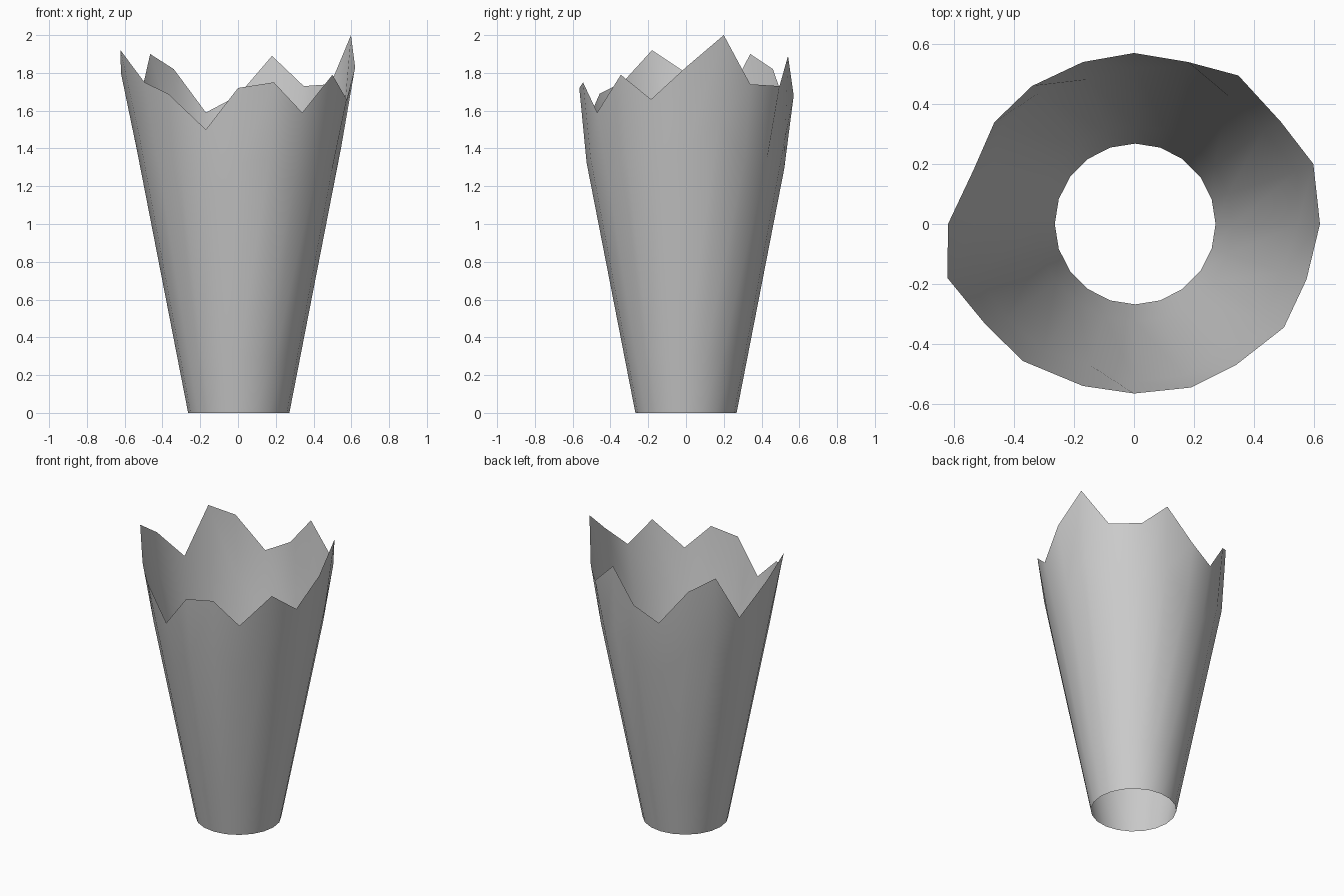
import bpy, bmesh
from math import sin, cos, pi

if "Cube" in bpy.data.objects:
    bpy.data.objects.remove(bpy.data.objects["Cube"])

SIDES = 20
# jagged rim: one torn point per side, counter-clockwise from +x
RIM = [(.62, 0, 1.83), (.598, .2, 2.0), (.49, .34, 1.74), (.348, .495, 1.73),
       (.18, .54, 1.89), (0, .57, 1.68), (-.17, .54, 1.59), (-.34, .46, 1.82),
       (-.465, .34, 1.90), (-.535, .18, 1.59), (-.62, 0, 1.80), (-.622, -.18, 1.92),
       (-.495, -.335, 1.75), (-.37, -.457, 1.69), (-.17, -.54, 1.50), (0, -.565, 1.72),
       (.19, -.545, 1.75), (.34, -.47, 1.59), (.50, -.345, 1.79), (.575, -.185, 1.66)]


def ring_point(i, z):
    """Point on the flaring cone at height z."""
    a = 2 * pi * i / SIDES
    r = 0.268 + 0.195 * z
    return (0.004 + r * cos(a), r * sin(a), z)


bm = bmesh.new()
# straight flaring wall, a shoulder ring that follows the rim, then the torn rim
rings = [[bm.verts.new(ring_point(i, z)) for i in range(SIDES)] for z in (0, 0.3)]
rings.append([bm.verts.new(ring_point(i, 0.77 * RIM[i][2])) for i in range(SIDES)])
rings.append([bm.verts.new(p) for p in RIM])
for lower, upper in zip(rings, rings[1:]):
    for i in range(SIDES):
        j = (i + 1) % SIDES
        bm.faces.new((lower[i], lower[j], upper[j], upper[i]))
for f in bm.faces:
    f.smooth = True

mesh = bpy.data.meshes.new("jagged_tube")
bm.to_mesh(mesh)
bm.free()
tube = bpy.data.objects.new("jagged_tube", mesh)
bpy.context.collection.objects.link(tube)
